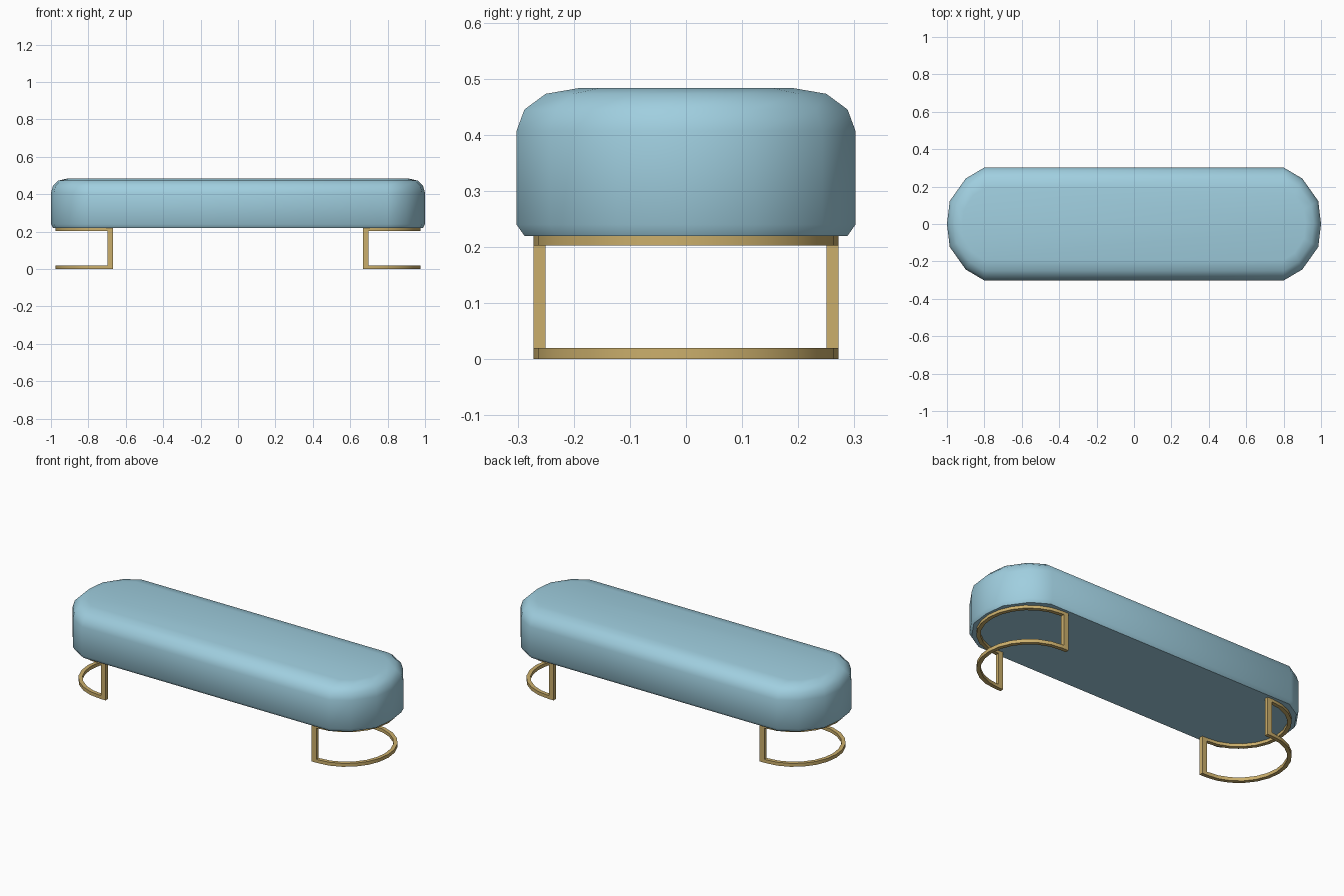
import bpy, bmesh, math

if "Cube" in bpy.data.objects:
    bpy.data.objects.remove(bpy.data.objects["Cube"])


def material(name, rgb):
    m = bpy.data.materials.new(name)
    m.diffuse_color = (*rgb, 1)
    m.use_nodes = True
    m.node_tree.nodes["Principled BSDF"].inputs["Base Color"].default_value = m.diffuse_color
    return m


blue = material("blue fabric", (0.35, 0.62, 0.74))
gold = material("brass", (0.60, 0.43, 0.15))


def add_object(name, bm, mat, angle):
    bmesh.ops.recalc_face_normals(bm, faces=bm.faces)
    me = bpy.data.meshes.new(name)
    bm.to_mesh(me)
    bm.free()
    me.materials.append(mat)
    ob = bpy.data.objects.new(name, me)
    bpy.context.collection.objects.link(ob)
    bpy.ops.object.select_all(action='DESELECT')
    ob.select_set(True)
    bpy.context.view_layer.objects.active = ob
    bpy.ops.object.shade_smooth_by_angle(angle=math.radians(angle))
    return ob


# Seat cushion: rounded outline stacked in inset rings
half_end = [(0.8, -0.302), (0.9, -0.243), (0.985, -0.123), (1.0, 0.0),
            (0.985, 0.123), (0.9, 0.243), (0.8, 0.302)]
outline = half_end + [(-x, -y) for x, y in half_end]
profile = [(0.014, 0.22), (0.0, 0.24), (0.0, 0.407), (0.014, 0.445),
           (0.052, 0.473), (0.11, 0.483)]  # inset, height

bm = bmesh.new()
rings = []
for inset, z in profile:
    ring = []
    for x, y in outline:
        ex = (abs(x) - 0.8) * (0.2 - 0.75 * inset) / 0.2
        ring.append(bm.verts.new((math.copysign(0.8 + ex, x),
                                  y * (0.302 - inset) / 0.302, z)))
    rings.append(ring)
n = len(outline)
for a, b in zip(rings, rings[1:]):
    for i in range(n):
        j = (i + 1) % n
        bm.faces.new((a[i], a[j], b[j], b[i]))
bm.faces.new(rings[0])
bm.faces.new(rings[-1])
add_object("seat_cushion", bm, blue, 40)


# Leg frames: two curved bars joined by two posts
def box(bm, x0, x1, y0, y1, z0, z1):
    vs = bmesh.ops.create_cube(bm, size=1)["verts"]
    for v in vs:
        v.co = ((x0 + x1) / 2 + v.co.x * (x1 - x0),
                (y0 + y1) / 2 + v.co.y * (y1 - y0),
                (z0 + z1) / 2 + v.co.z * (z1 - z0))


def arc_bar(bm, side, z0, z1, segs=12):
    inner, outer, cx = 0.25, 0.272, 0.703
    path = [(0.668, -1, 0)]
    for i in range(segs + 1):
        t = -math.pi / 2 + math.pi * i / segs
        path.append((cx, math.sin(t), math.cos(t)))
    path.append((0.668, 1, 0))
    prev = None
    for c, s, k in path:
        sec = [bm.verts.new((side * (c + r * k), r * s, z))
               for r, z in ((inner, z0), (outer, z0), (outer, z1), (inner, z1))]
        if prev:
            for i in range(4):
                j = (i + 1) % 4
                bm.faces.new((prev[i], prev[j], sec[j], sec[i]))
        else:
            bm.faces.new(sec)
        prev = sec
    bm.faces.new(prev)


for side, name in ((-1, "left_leg_frame"), (1, "right_leg_frame")):
    bm = bmesh.new()
    arc_bar(bm, side, 0.0, 0.02)
    arc_bar(bm, side, 0.203, 0.2215)
    for s in (-1, 1):
        xs = sorted((side * 0.668, side * 0.698))
        ys = sorted((s * 0.25, s * 0.272))
        box(bm, *xs, *ys, 0.02, 0.203)
    add_object(name, bm, gold, 30)
